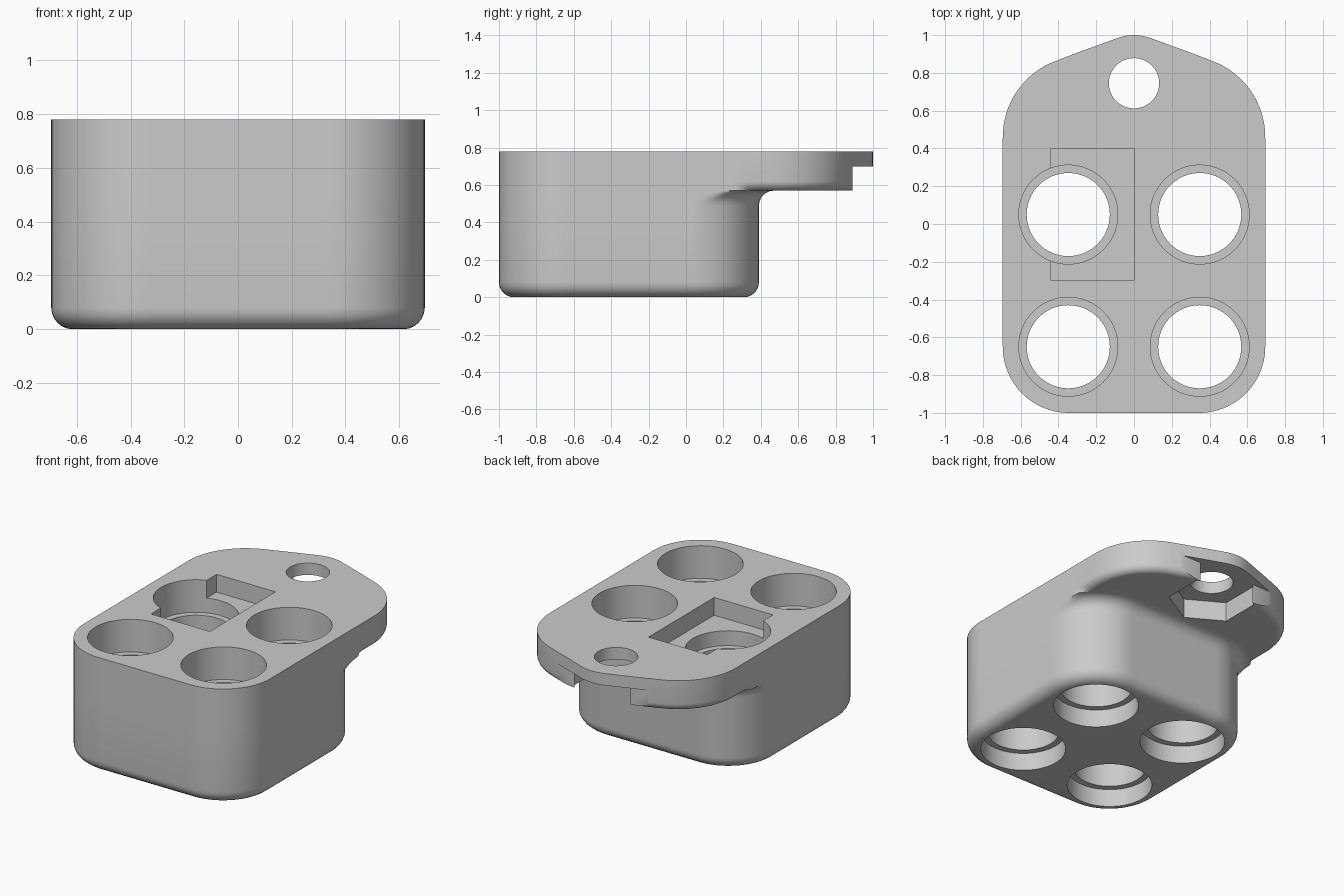
import bpy, bmesh, math
from mathutils import Vector

if "Cube" in bpy.data.objects:
    bpy.data.objects.remove(bpy.data.objects["Cube"])

TOP, LEDGE = 0.78, 0.57          # top face, underside of the rear flange
FOOT_R, FLARE_R, LIP_R = 0.08, 0.08, 0.05
RAYS = 192
CENTRE = Vector((0, -0.2))

# Outlines as hulls of circles (x, y, radius)
FRONT = [(s * 0.345, -0.65, 0.35) for s in (-1, 1)]
BODY = FRONT + [(s * 0.345, 0.04, 0.35) for s in (-1, 1)]
FLANGE = FRONT + [(s * 0.265, 0.46, 0.43) for s in (-1, 1)] + [(0, 0.745, 0.255)]

grey = bpy.data.materials.new("plain_grey")
grey.use_nodes = True
grey.diffuse_color = (0.6, 0.6, 0.6, 1)
grey.node_tree.nodes["Principled BSDF"].inputs["Base Color"].default_value = (0.6, 0.6, 0.6, 1)


def unit(i, n):
    a = 2 * math.pi * i / n
    return Vector((math.cos(a), math.sin(a)))


RAY_DIRS = [unit(i, RAYS) for i in range(RAYS)]
NORMALS = [unit(i, 360) for i in range(360)]


def reach(circles, offset):
    """Distance from the centre to the offset hull along each ray."""
    planes = [(n, offset + max(n.dot(Vector(c[:2]) - CENTRE) + c[2] for c in circles))
              for n in NORMALS]
    return [min(h / n.dot(d) for n, h in planes if n.dot(d) > 0.01) for d in RAY_DIRS]


def rounding(radius, t):
    """Inset of a quarter round at angle t, and its height."""
    return radius * (1 - math.sin(t)), radius * (1 - math.cos(t))


# Stack the rings of the shell: rounded foot, flared neck, rounded flange
full = reach(FLANGE, 0)
quarter = [i * math.pi / 12 for i in range(7)]
rings = []
for t in quarter:
    inset, z = rounding(FOOT_R, t)
    rings.append((z, [min(f, b) for f, b in zip(full, reach(BODY, -inset))]))
for t in quarter:
    out, rise = FLARE_R * (1 - math.cos(t)), FLARE_R * math.sin(t)
    rings.append((LEDGE - FLARE_R + rise, [min(f, b) for f, b in zip(full, reach(BODY, out))]))
neck = reach(BODY, FLARE_R)
for t in quarter:
    inset, rise = rounding(LIP_R, t)
    rings.append((LEDGE + rise, [min(f, max(g, b)) for f, g, b in
                                 zip(full, reach(FLANGE, -inset), neck)]))
rings.append((TOP, full))


def finish(bm, name):
    mesh = bpy.data.meshes.new(name)
    bm.to_mesh(mesh)
    bm.free()
    mesh.materials.append(grey)
    ob = bpy.data.objects.new(name, mesh)
    bpy.context.collection.objects.link(ob)
    return ob


bm = bmesh.new()
loops = [[bm.verts.new((CENTRE.x + d.x * r, CENTRE.y + d.y * r, z))
          for d, r in zip(RAY_DIRS, radii)] for z, radii in rings]
for low, high in zip(loops, loops[1:]):
    for i in range(RAYS):
        j = (i + 1) % RAYS
        bm.faces.new((low[i], low[j], high[j], high[i]))
bm.faces.new(loops[0][::-1])
bm.faces.new(loops[-1])
bmesh.ops.remove_doubles(bm, verts=bm.verts[:], dist=0.0002)
bmesh.ops.recalc_face_normals(bm, faces=bm.faces[:])
body = finish(bm, "holder_body")


def cut(cutter):
    cutter.hide_render = True
    mod = body.modifiers.new("cut", "BOOLEAN")
    mod.operation = "DIFFERENCE"
    mod.solver = "EXACT"
    mod.object = cutter
    bpy.context.view_layer.objects.active = body
    bpy.ops.object.modifier_apply(modifier=mod.name)
    bpy.data.objects.remove(cutter)


def lathe_cutter(x, y, profile, sides=64, turn=0.0):
    """Stacked round cutter from (radius, z) pairs."""
    bm = bmesh.new()
    stack = []
    for r, z in profile:
        stack.append([bm.verts.new((x + r * math.cos(turn + 2 * math.pi * i / sides),
                                    y + r * math.sin(turn + 2 * math.pi * i / sides), z))
                      for i in range(sides)])
    for low, high in zip(stack, stack[1:]):
        for i in range(sides):
            j = (i + 1) % sides
            bm.faces.new((low[i], low[j], high[j], high[i]))
    bm.faces.new(stack[0][::-1])
    bm.faces.new(stack[-1])
    return finish(bm, "round_cutter")


def box_cutter(lo, hi):
    bm = bmesh.new()
    bmesh.ops.create_cube(bm, size=1)
    for v in bm.verts:
        v.co = [(a + b) / 2 + c * (b - a) for a, b, c in zip(lo, hi, v.co)]
    return finish(bm, "box_cutter")


# Four stepped wells, wide at both ends
WIDE, NARROW = 0.262, 0.22
for x in (-0.348, 0.348):
    for y in (-0.65, 0.05):
        cut(lathe_cutter(x, y, [(WIDE, -0.1), (WIDE, 0.12), (NARROW, 0.12),
                                (NARROW, 0.56), (WIDE, 0.56), (WIDE, 1)]))

# Shallow rectangular pocket beside one well
cut(box_cutter((-0.44, -0.3, 0.66), (0, 0.4, 1)))

# Bolt hole, hexagonal nut recess and open rear step under the flange
cut(lathe_cutter(0, 0.745, [(0.133, 0.4), (0.133, 1)], 48))
cut(lathe_cutter(0, 0.745, [(0.266, 0.45), (0.266, 0.7)], 6, math.pi / 2))
cut(box_cutter((-1, 0.89, 0.4), (1, 1.2, 0.7)))

# Smooth rounds, crisp edges
bpy.ops.object.select_all(action="DESELECT")
body.select_set(True)
bpy.context.view_layer.objects.active = body
bpy.ops.object.shade_smooth_by_angle(angle=math.radians(32))
